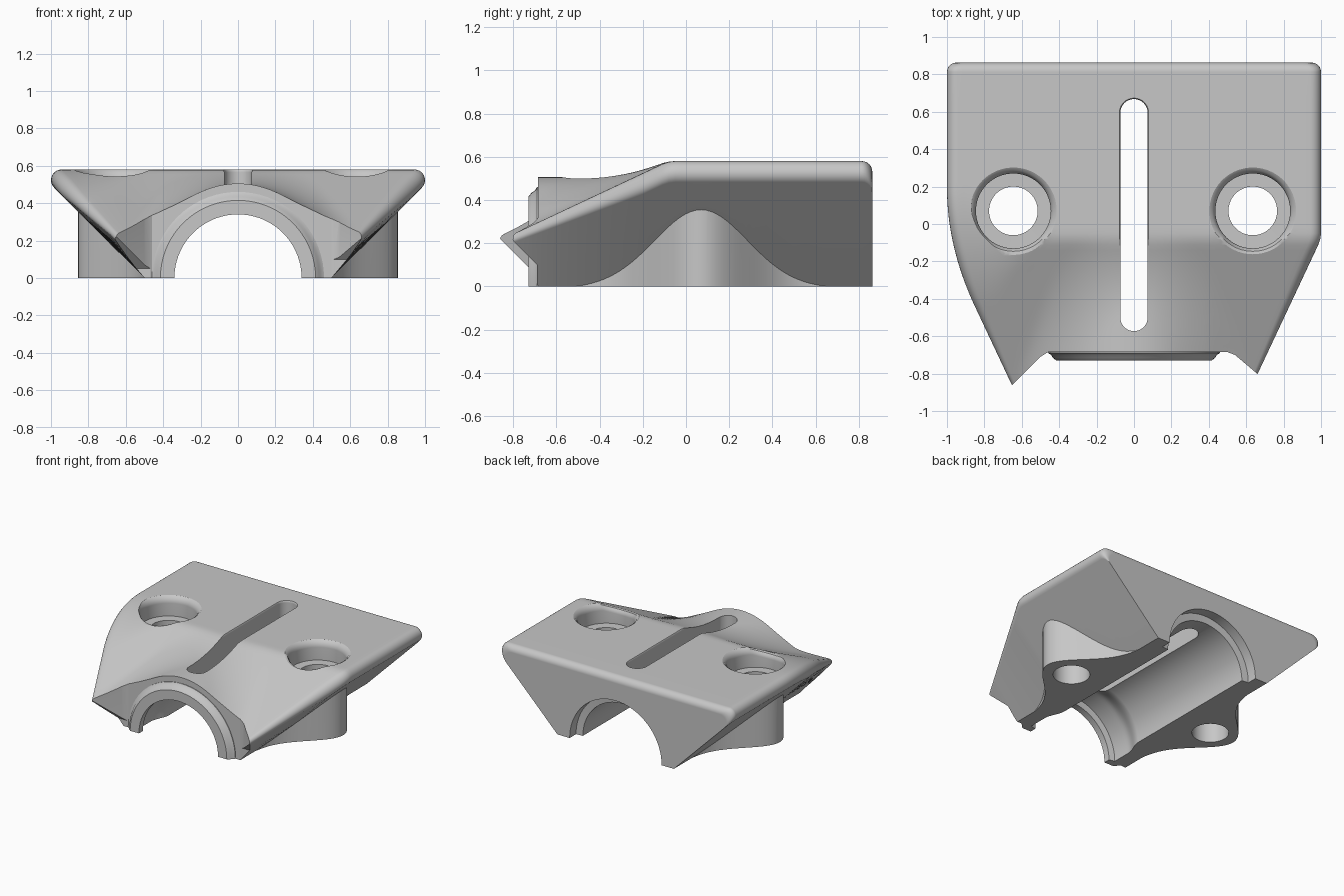
import bpy, bmesh, math

cube = bpy.data.objects.get("Cube")
if cube:
    bpy.data.objects.remove(cube, do_unlink=True)

grey = bpy.data.materials.new("plain grey")
grey.use_nodes = True
colour = (0.57, 0.57, 0.57, 1)
grey.diffuse_color = colour
for node in grey.node_tree.nodes:
    if node.type == 'BSDF_PRINCIPLED':
        node.inputs["Base Color"].default_value = colour

TOP = 0.58


def loft(name, rings):
    """Closed solid skinned through a list of equal-length rings."""
    bm = bmesh.new()
    rows = [[bm.verts.new(p) for p in ring] for ring in rings]
    n = len(rows[0])
    for a, b in zip(rows, rows[1:]):
        for i in range(n):
            j = (i + 1) % n
            bm.faces.new((a[i], a[j], b[j], b[i]))
    bm.faces.new(rows[0])
    bm.faces.new(rows[-1])
    bmesh.ops.recalc_face_normals(bm, faces=bm.faces)
    mesh = bpy.data.meshes.new(name)
    bm.to_mesh(mesh)
    bm.free()
    mesh.materials.append(grey)
    obj = bpy.data.objects.new(name, mesh)
    bpy.context.collection.objects.link(obj)
    return obj


def circle(r, n=72):
    return [(r * math.cos(math.tau * i / n), r * math.sin(math.tau * i / n)) for i in range(n)]


def lathe_y(name, profile):
    return loft(name, [[(a, y, b) for a, b in circle(r)] for r, y in profile])


def prism(name, outline, z0, z1):
    return loft(name, [[(x, y, z) for x, y in outline] for z in (z0, z1)])


def combine(target, tool, operation):
    mod = target.modifiers.new("combine", 'BOOLEAN')
    mod.operation = operation
    mod.solver = 'EXACT'
    mod.object = tool
    bpy.context.view_layer.objects.active = target
    bpy.ops.object.modifier_apply(modifier=mod.name)
    bpy.data.objects.remove(tool, do_unlink=True)


def smin(a, b, k):
    h = max(k - abs(a - b), 0) / k
    return min(a, b) - h * h * k / 4


def top_height(x, y, w):
    """Flat top, front slope and the swelling over the bore; w softens the right edge."""
    slope = TOP + 0.47 * (y + 0.08) + 0.02 * w
    swell = max(0.505 - 1.12 * x * x, 0)
    blend = 0.09 + 0.11 * min(abs(x) / 0.4, 1)
    z = smin(TOP, -smin(-slope, -swell, blend), 0.015 + 0.135 * w)
    back = max(y - 0.813, 0)
    return z - (0.05 - math.sqrt(max(0.05 ** 2 - back ** 2, 0)))


def section(y):
    """Trapezoid section with slanted sides; the edge roll tightens towards the horns."""
    r = 0.057 - 0.034 * min(max((-0.2 - y) / 0.6, 0), 1)

    def half(side):
        w = 1 if side < 0 else 0
        edge = top_height(2, y, w)
        cx, cz = edge + 0.42 - r, edge - r
        arc = [math.radians(15 * i) for i in range(10)]
        pts = [(side * (cx + r * math.sin(t)), y, cz + r * math.cos(t)) for t in arc]
        return cx, pts + [(side * 0.5, y, 0), (side * 0.45, y, -0.05)]

    left_x, left = half(1)
    right_x, right = half(-1)
    n = 64
    across = []
    for i in range(1, n):
        s = 2 * i / n - 1
        x = s * (left_x if s > 0 else right_x)
        w = min(max(-2 * s - 1, 0), 1)
        w = w * w * (3 - 2 * w)
        across.append((x, y, top_height(x, y, w)))
    return right[::-1] + across + left


# Main body
stations = [-0.95 + 0.03 * i for i in range(43)] + [0.5, 0.65]
stations += [0.813 + 0.05 * math.sin(math.radians(15 * i)) for i in range(7)]
body = loft("clamp_body", [section(y) for y in stations])

# Front notch leaving two pointed horns
notch = [(-1.2, -1.41), (-0.5, -0.71), (-0.46, -0.685), (0.5, -0.685), (0.54, -0.7),
         (1.2, -1.26), (1.2, -1.6), (-1.2, -1.6)]
combine(body, prism("notch_cutter", notch, -0.5, 1), 'DIFFERENCE')

# Sloping undersides of the horns
rings = [[(x, -0.69, -0.3), (x, -0.69, z), (x, -1.2, z + 0.51), (x, -1.2, -0.3)]
         for x, z in ((-1.3, 0.05), (-0.4, 0.05), (0.4, 0.1), (1.3, 0.1))]
combine(body, loft("horn_cutter", rings), 'DIFFERENCE')

# Screw towers with flared feet under the slanted sides
for side in (-1, 1):
    rings = []
    for i in range(49):
        y = -0.53 + 1.2 * i / 48
        x = 0.49 + 0.365 * math.exp(-((y - 0.07) / 0.305) ** 2)
        rings.append([(side * 0.43, y, -0.1), (side * x, y, -0.1),
                      (side * x, y, x - 0.45), (side * 0.43, y, 0.02)])
    combine(body, loft("screw_tower", rings), 'UNION')

# Tapered collar round the front of the bore
collar = [(0.46, -0.6), (0.46, -0.69), (0.443, -0.7), (0.434, -0.715), (0.415, -0.73)]
combine(body, lathe_y("collar", collar), 'UNION')

# Stepped bore with a soft waist behind the front chamber
bore = [(0.34, -0.9), (0.34, -0.68), (0.385, -0.67), (0.385, -0.54)]
bore += [(0.3625 + 0.0225 * math.cos(math.pi * i / 8), -0.52 + 0.02 * i) for i in range(9)]
bore += [(0.34, 0.78), (0.395, 0.785), (0.395, 1)]
combine(body, lathe_y("bore_cutter", bore), 'DIFFERENCE')

# Screw holes with counterbores; the softened rim follows the front slope
hole = [(0.13, -0.3, 0), (0.13, 0.43, 0), (0.2, 0.431, 0), (0.2, 0.53, 1), (0.205, 0.551, 1),
        (0.216, 0.57, 1), (0.235, 0.582, 1), (0.235, 0.7, 0)]
for cx in (-0.645, 0.635):
    rings = [[(cx + a, 0.07 + b, z + tilt * 0.47 * min(b + 0.15, 0)) for a, b in circle(r)]
             for r, z, tilt in hole]
    combine(body, loft("hole_cutter", rings), 'DIFFERENCE')

# Long slot through the roof of the bore
rings = []
for r, z in ((0.073, 0.15), (0.073, 0.565), (0.075, 0.575), (0.08, 0.583), (0.08, 0.7)):
    arc = [math.pi * i / 16 for i in range(17)]
    ring = [(r * math.cos(t), 0.595 + r * math.sin(t), z) for t in arc]
    ring += [(-r * math.cos(t), -0.5 - r * math.sin(t), z) for t in arc]
    rings.append(ring)
combine(body, loft("slot_cutter", rings), 'DIFFERENCE')

# Flat underside
square = [(-2, -2), (2, -2), (2, 2), (-2, 2)]
combine(body, prism("floor_cutter", square, -1, 0), 'DIFFERENCE')

# Smooth shading with crisp edges
bpy.ops.object.select_all(action='DESELECT')
body.select_set(True)
bpy.context.view_layer.objects.active = body
bpy.ops.object.shade_smooth_by_angle(angle=math.radians(32))
weighted = body.modifiers.new("even_shading", 'WEIGHTED_NORMAL')
weighted.keep_sharp = True
